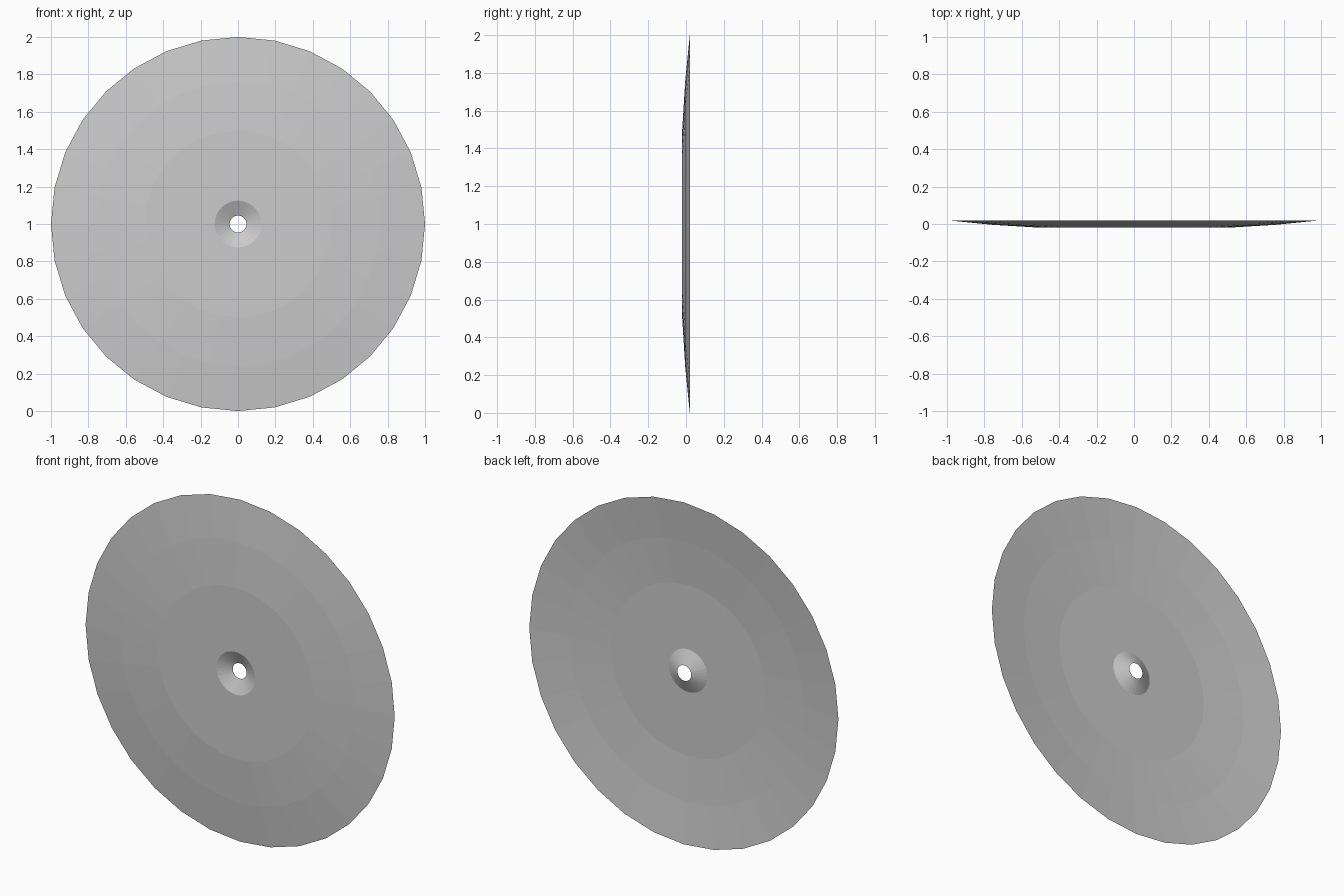
import bpy, bmesh
from math import cos, sin, pi

if "Cube" in bpy.data.objects:
    bpy.data.objects.remove(bpy.data.objects["Cube"])

SIDES = 32
# (radius, y) profile of the thin shell, from the central hole out to the rim
PROFILE = [(0.045, 0.016), (0.125, -0.02), (0.5, -0.02), (0.76, -0.004), (1.0, 0.02)]

# Dished disc: spin the profile around the y axis
bm = bmesh.new()
rings = [[bm.verts.new((r * cos(2 * pi * i / SIDES), y, 1 + r * sin(2 * pi * i / SIDES)))
          for i in range(SIDES)] for r, y in PROFILE]
for inner, outer in zip(rings, rings[1:]):
    for i in range(SIDES):
        j = (i + 1) % SIDES
        bm.faces.new((inner[i], outer[i], outer[j], inner[j]))
# Face the outside toward the front
bm.normal_update()
if sum(f.normal.y for f in bm.faces) > 0:
    bmesh.ops.reverse_faces(bm, faces=bm.faces[:])

mesh = bpy.data.meshes.new("dished_disc")
bm.to_mesh(mesh)
bm.free()
disc = bpy.data.objects.new("dished_disc", mesh)
bpy.context.collection.objects.link(disc)
